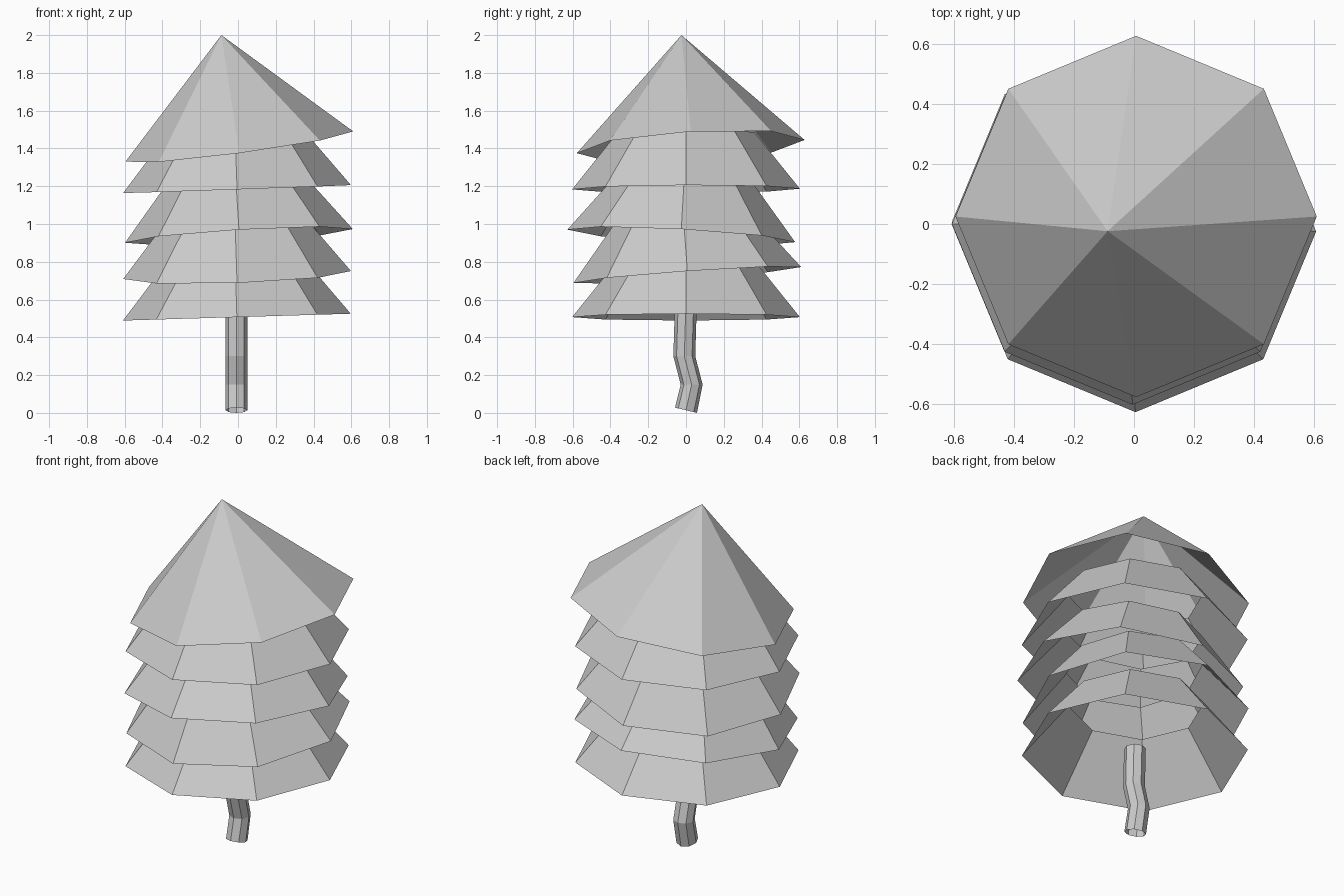
import bpy
import bmesh
from math import cos, sin, pi

SIDES = 8

if "Cube" in bpy.data.objects:
    bpy.data.objects.remove(bpy.data.objects["Cube"])

grey = bpy.data.materials.new("plain grey")
grey.use_nodes = True
grey.diffuse_color = (0.6, 0.6, 0.6, 1)
grey.node_tree.nodes["Principled BSDF"].inputs["Base Color"].default_value = (0.6, 0.6, 0.6, 1)


def loft(name, rings):
    """Open flat-sided tube through rings of (centre, radius, slope)."""
    bm = bmesh.new()
    loops = []
    for (cx, cy, cz), radius, (sx, sy) in rings:
        loop = []
        for i in range(SIDES):
            x = radius * cos(2 * pi * i / SIDES)
            y = radius * sin(2 * pi * i / SIDES)
            loop.append(bm.verts.new((cx + x, cy + y, cz + sx * x + sy * y)))
        loops.append(loop)
    for low, high in zip(loops, loops[1:]):
        for i in range(SIDES):
            j = (i + 1) % SIDES
            bm.faces.new((low[i], low[j], high[j], high[i]))
    # Collapse a zero-radius ring into a single tip
    bmesh.ops.remove_doubles(bm, verts=bm.verts, dist=0.0001)
    mesh = bpy.data.meshes.new(name)
    bm.to_mesh(mesh)
    bm.free()
    mesh.materials.append(grey)
    obj = bpy.data.objects.new(name, mesh)
    bpy.context.collection.objects.link(obj)
    return obj


# Crooked trunk, with a sloping cut at the foot
level = (0, 0)
loft("trunk", [
    ((-0.008, 0.0, 0.014), 0.058, (0, -0.24)),
    ((-0.008, 0.03, 0.15), 0.058, level),
    ((-0.008, -0.009, 0.3), 0.058, level),
    ((-0.008, -0.002, 0.53), 0.058, level),
])

# Four open, tilted skirts of branches: rim centre and rim slope
skirts = [
    ((-0.006, 0.0, 0.507), (0.03, 0.0)),
    ((-0.005, 0.007, 0.73), (0.035, 0.07)),
    ((0.005, -0.025, 0.937), (0.06, -0.055)),
    ((-0.005, 0.0, 1.185), (0.035, 0.003)),
]
height = 0.3
for n, ((x, y, z), (sx, sy)) in enumerate(skirts, 1):
    top = (x - height * sx, y - height * sy, z + height)
    loft(f"branch_skirt_{n}", [((x, y, z), 0.603, (sx, sy)),
                               (top, 0.362, (sx, sy))])

# Leaning pointed crown
lean = (0.133, 0.058)
loft("crown", [((0.007, 0.025, 1.41), 0.603, lean),
               ((-0.088, -0.024, 2.0), 0.0, level)])
